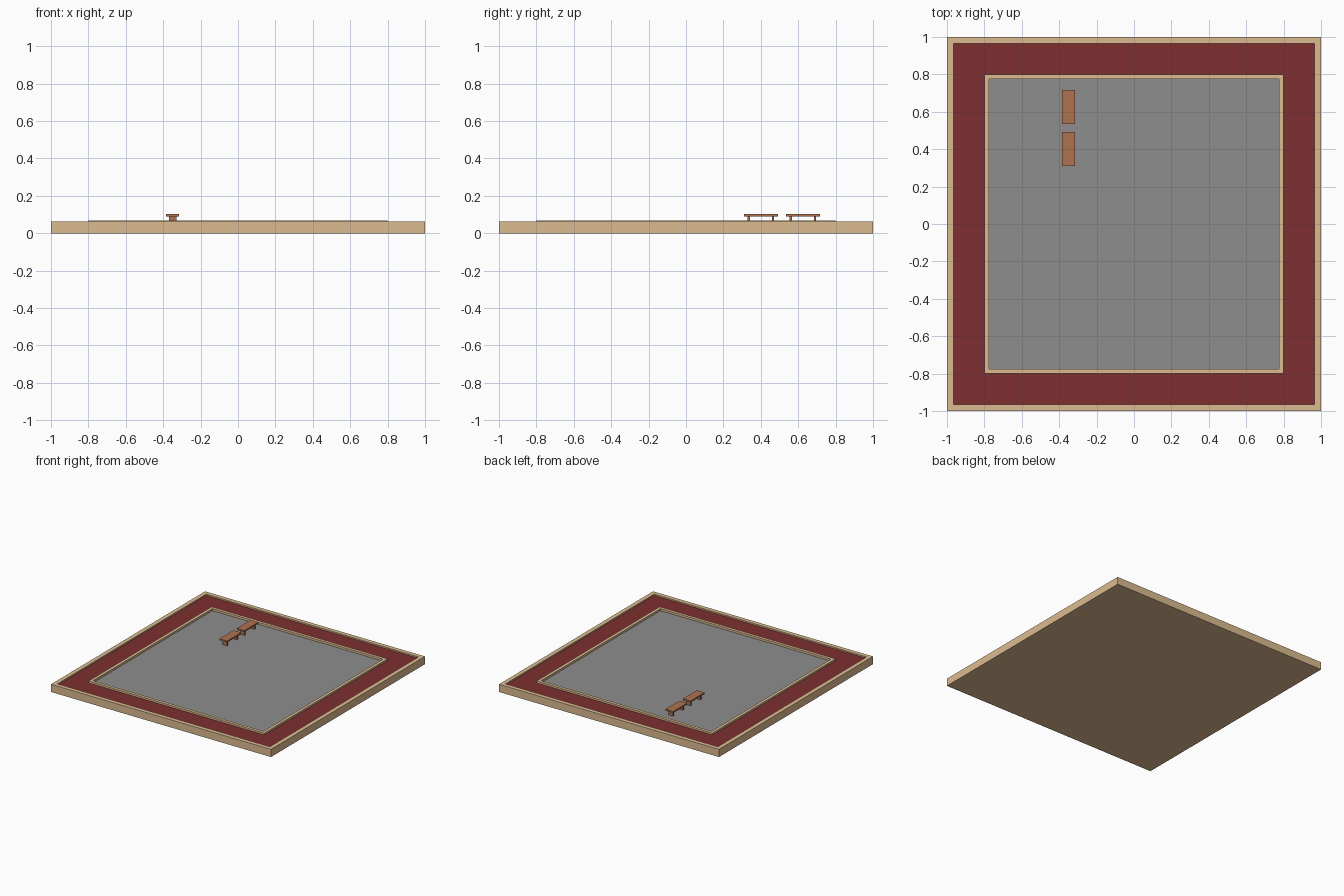
import bpy, bmesh

if "Cube" in bpy.data.objects:
    bpy.data.objects.remove(bpy.data.objects["Cube"])


def material(name, rgb):
    m = bpy.data.materials.new(name)
    m.diffuse_color = (*rgb, 1)
    m.use_nodes = True
    m.node_tree.nodes["Principled BSDF"].inputs["Base Color"].default_value = m.diffuse_color
    return m


TAN = material("tan_stone", (0.72, 0.50, 0.28))
RED = material("red_paving", (0.21, 0.028, 0.03))
GREY = material("grey_paving", (0.27, 0.27, 0.27))
WOOD = material("bench_wood", (0.42, 0.17, 0.08))


def finish(name, bm, mat):
    bmesh.ops.recalc_face_normals(bm, faces=bm.faces)
    me = bpy.data.meshes.new(name)
    bm.to_mesh(me)
    bm.free()
    me.materials.append(mat)
    ob = bpy.data.objects.new(name, me)
    bpy.context.collection.objects.link(ob)
    return ob


def box(name, x, y, z, mat):
    bm = bmesh.new()
    bmesh.ops.create_cube(bm, size=1)
    for v in bm.verts:
        v.co = [lim[0] if c < 0 else lim[1] for c, lim in zip(v.co, (x, y, z))]
    return finish(name, bm, mat)


def frame(name, outer, inner, z0, z1, mat):
    """Square ring swept from a rectangular section."""
    bm = bmesh.new()
    corners = [(-1, -1), (1, -1), (1, 1), (-1, 1)]
    section = [(outer, z0), (outer, z1), (inner, z1), (inner, z0)]
    rings = [[bm.verts.new((cx * r, cy * r, z)) for r, z in section] for cx, cy in corners]
    for i in range(4):
        a, b = rings[i], rings[(i + 1) % 4]
        for j in range(4):
            k = (j + 1) % 4
            bm.faces.new((a[j], a[k], b[k], b[j]))
    return finish(name, bm, mat)


# Plinth with raised edging around the paved areas
box("base_slab", (-1, 1), (-1, 1), (0, 0.04), TAN)
frame("outer_rim", 1, 0.965, 0.04, 0.063, TAN)
frame("red_walkway", 0.965, 0.8, 0.04, 0.052, RED)
frame("inner_curb", 0.8, 0.775, 0.04, 0.067, TAN)
box("grey_floor", (-0.775, 0.775), (-0.775, 0.775), (0.04, 0.05), GREY)

# Two benches in line
for n, y in enumerate((0.4, 0.625), 1):
    box(f"bench_{n}_seat", (-0.385, -0.315), (y - 0.091, y + 0.091), (0.089, 0.102), WOOD)
    for side, label in ((-1, "front"), (1, "back")):
        ly = y + side * 0.065
        box(f"bench_{n}_{label}_leg", (-0.37, -0.33), (ly - 0.006, ly + 0.006), (0.05, 0.089), WOOD)
